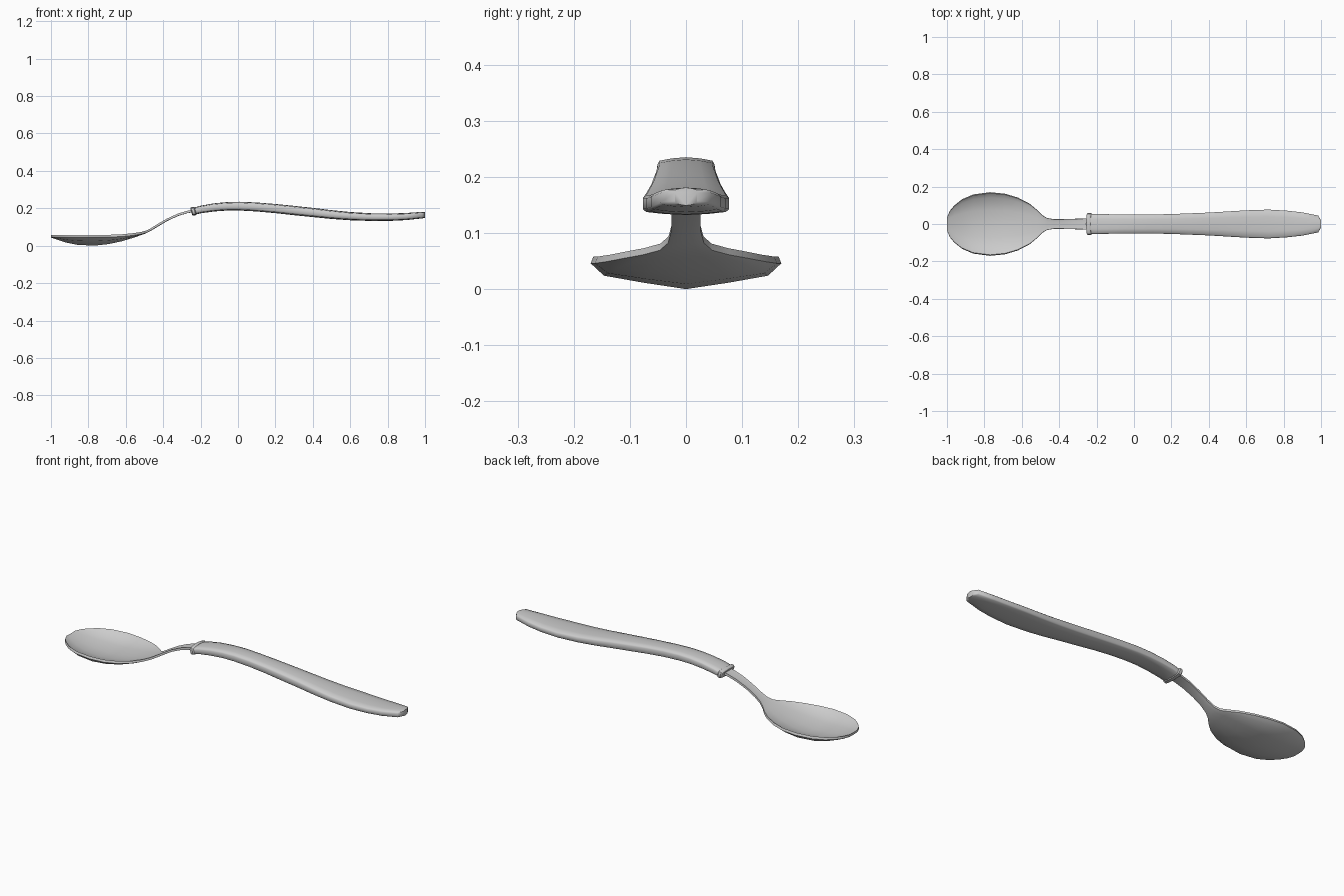
import bpy
import math

if "Cube" in bpy.data.objects:
    bpy.data.objects.remove(bpy.data.objects["Cube"])


def loft(name, rings, angle=40):
    """Skin a list of equal-length closed rings and cap both ends."""
    n = len(rings[0])
    verts = [p for ring in rings for p in ring]
    faces = [(i * n + j, i * n + (j + 1) % n,
              (i + 1) * n + (j + 1) % n, (i + 1) * n + j)
             for i in range(len(rings) - 1) for j in range(n)]
    faces.append(tuple(reversed(range(n))))
    faces.append(tuple(range((len(rings) - 1) * n, len(rings) * n)))
    mesh = bpy.data.meshes.new(name)
    mesh.from_pydata(verts, [], faces)
    obj = bpy.data.objects.new(name, mesh)
    bpy.context.collection.objects.link(obj)
    bpy.context.view_layer.objects.active = obj
    obj.select_set(True)
    bpy.ops.object.mode_set(mode='EDIT')
    bpy.ops.mesh.select_all(action='SELECT')
    bpy.ops.mesh.normals_make_consistent(inside=False)
    bpy.ops.object.mode_set(mode='OBJECT')
    bpy.ops.object.shade_smooth_by_angle(angle=math.radians(angle))
    obj.select_set(False)
    return obj


# Bowl and neck: thin dished section swept along x
DISH = [(0, 0), (.45, .25), (.86, .52), (1, 1)]


def dish_ring(x, w, rim, low, t=.012):
    under = [(f * w, low + (rim - t - low) * g) for f, g in DISH]
    upper = [(y * .97, z + t) for y, z in under]
    half = under + upper[::-1]
    left = [(-y, z) for y, z in reversed(half[1:-1])]
    return [(x, y, z) for y, z in half + left]


# x, half width, rim height, underside height
bowl = [(-1, .035, .058, .044), (-.985, .07, .058, .038),
        (-.96, .1, .058, .03), (-.92, .132, .058, .017),
        (-.86, .158, .058, .005), (-.77, .17, .058, 0),
        (-.69, .162, .058, .009), (-.62, .141, .061, .024),
        (-.56, .11, .067, .042), (-.52, .077, .073, .056),
        (-.49, .047, .081, .067), (-.465, .032, .094, .08),
        (-.43, .026, .116, .101), (-.38, .026, .145, .131),
        (-.32, .028, .172, .159), (-.27, .029, .187, .174),
        (-.235, .03, .193, .18)]
loft("bowl_and_neck", [dish_ring(*s) for s in bowl])

# Grip section: crowned top and bottom, fairly upright sides
GRIP = [(0, 1), (.5, .91), (.92, .74), (1, .45), (1, -.5),
        (.92, -.74), (.5, -.91), (0, -1)]
GRIP += [(-y, z) for y, z in reversed(GRIP[1:-1])]


def grip_ring(x, w, top, bottom, lean=0):
    mid, half = (top + bottom) / 2, (top - bottom) / 2
    return [(x - lean * c * half, a * w, mid + c * half) for a, c in GRIP]


# Handle: x, half width, top, bottom, lean
handle = [(-.235, .052, .202, .166, .3), (-.2, .053, .213, .174, .25),
          (-.13, .052, .226, .183, .15), (-.06, .051, .233, .188),
          (.01, .051, .235, .188), (.1, .051, .231, .183),
          (.2, .053, .223, .174), (.3, .057, .213, .163),
          (.4, .061, .202, .153), (.5, .067, .19, .143),
          (.6, .073, .18, .136), (.72, .077, .173, .132),
          (.82, .071, .172, .133), (.9, .062, .175, .137),
          (.985, .045, .181, .146), (1, .02, .181, .149)]
loft("handle", [grip_ring(*s) for s in handle], 50)

# Collar band between neck and handle
collar = [(-.25, .052, .2, .164, .3), (-.245, .058, .205, .161, .3),
          (-.232, .058, .208, .163, .3), (-.227, .052, .205, .17, .3)]
loft("collar", [grip_ring(*s) for s in collar])
